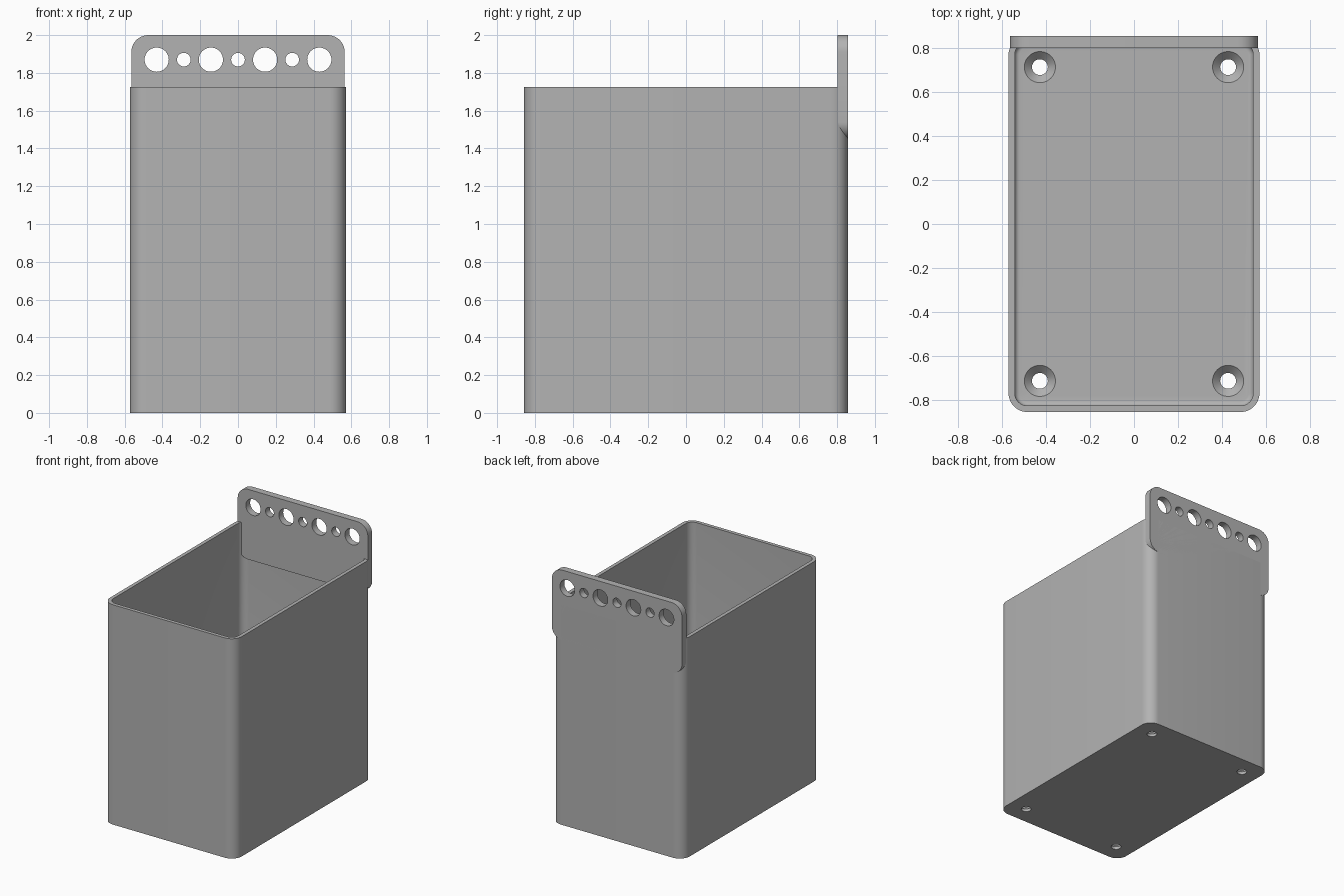
import bpy, bmesh
from math import sin, cos, pi, radians
from mathutils import Matrix, Vector

if "Cube" in bpy.data.objects:
    bpy.data.objects.remove(bpy.data.objects["Cube"])

HALF_X, HALF_Y, WALL, RADIUS = 0.572, 0.857, 0.0286, 0.086
BOX_TOP, FLOOR, FILLET = 1.725, 0.057, 0.022

grey = bpy.data.materials.new("plain_grey")
grey.use_nodes = True
grey.diffuse_color = (0.45, 0.45, 0.45, 1)
grey.node_tree.nodes["Principled BSDF"].inputs["Base Color"].default_value = grey.diffuse_color


def rounded_rect(hx, hy, r, steps=10):
    """Outline of a rounded rectangle, counter-clockwise."""
    pts = []
    for k, (sx, sy) in enumerate([(1, 1), (-1, 1), (-1, -1), (1, -1)]):
        for i in range(steps + 1):
            a = (k + i / steps) * pi / 2
            pts.append((sx * (hx - r) + r * cos(a), sy * (hy - r) + r * sin(a)))
    return pts


def loft(name, rings, matrix=Matrix()):
    """Skin a list of (outline, height) rings and cap both ends."""
    bm = bmesh.new()
    loops = [[bm.verts.new(matrix @ Vector((x, y, z))) for x, y in pts] for pts, z in rings]
    for a, b in zip(loops, loops[1:]):
        n = len(a)
        for i in range(n):
            bm.faces.new((a[i], a[(i + 1) % n], b[(i + 1) % n], b[i]))
    bm.faces.new(loops[0][::-1])
    bm.faces.new(loops[-1])
    bmesh.ops.recalc_face_normals(bm, faces=bm.faces)
    mesh = bpy.data.meshes.new(name)
    bm.to_mesh(mesh)
    bm.free()
    mesh.materials.append(grey)
    obj = bpy.data.objects.new(name, mesh)
    bpy.context.collection.objects.link(obj)
    return obj


def circle(x, y, r, n=40):
    return [(x + r * cos(2 * pi * i / n), y + r * sin(2 * pi * i / n)) for i in range(n)]


def activate(obj):
    bpy.ops.object.select_all(action='DESELECT')
    obj.select_set(True)
    bpy.context.view_layer.objects.active = obj


def cut(target, cutters):
    """Subtract the cutters from the target and remove them."""
    activate(target)
    for c in cutters:
        c.hide_render = True
        mod = target.modifiers.new("hole", 'BOOLEAN')
        mod.operation, mod.solver, mod.object = 'DIFFERENCE', 'EXACT', c
        bpy.ops.object.modifier_apply(modifier=mod.name)
        bpy.data.objects.remove(c)
    bpy.ops.object.shade_smooth_by_angle(angle=radians(30))


# Open box: outside wall, rim, inside wall, filleted floor
def inset(d):
    return rounded_rect(HALF_X - d, HALF_Y - d, RADIUS - d)


rings = [(inset(0), 0), (inset(0), BOX_TOP), (inset(WALL), BOX_TOP)]
for i in range(6):
    a = i / 5 * pi / 2
    rings.append((inset(WALL + FILLET * (1 - cos(a))), FLOOR + FILLET * (1 - sin(a))))
box = loft("box", rings)

# Countersunk screw holes in the floor
screw_holes = []
for sx in (-1, 1):
    for sy in (-1, 1):
        x, y = sx * 0.429, sy * 0.715
        profile = [(0.036, -0.05), (0.036, FLOOR - 0.035), (0.071, FLOOR), (0.071, FLOOR + 0.05)]
        screw_holes.append(loft("screw_hole_cutter", [(circle(x, y, r), z) for r, z in profile]))
cut(box, screw_holes)

# Hanging plate standing in the back wall
PLATE_BOTTOM, PLATE_TOP, PLATE_FRONT = 1.45, 2.0, 0.803
mid, half = (PLATE_TOP + PLATE_BOTTOM) / 2, (PLATE_TOP - PLATE_BOTTOM) / 2
upright = Matrix.Translation((0, 0, mid)) @ Matrix.Rotation(pi / 2, 4, 'X')
outline = rounded_rect(0.565, half, 0.09)
plate = loft("hanging_plate", [(outline, -HALF_Y), (outline, -PLATE_FRONT)], upright)

# Row of alternating large and small holes
row = []
for i in range(7):
    ring = circle((i - 3) * 0.1435, 1.87 - mid, 0.036 if i % 2 else 0.064)
    row.append(loft("plate_hole_cutter", [(ring, -1), (ring, -0.7)], upright))
cut(plate, row)
